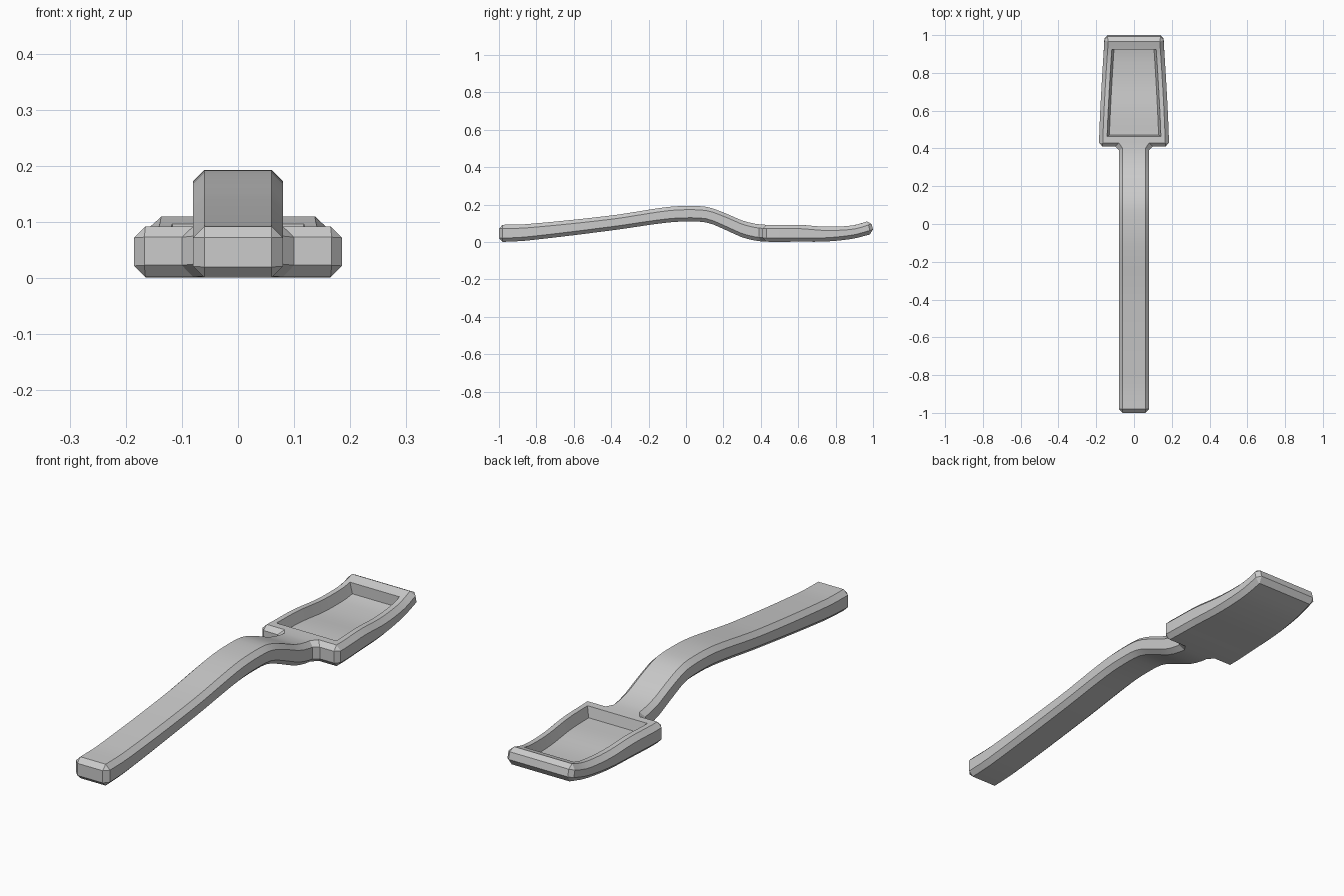
import bpy, bmesh

if "Cube" in bpy.data.objects:
    bpy.data.objects.remove(bpy.data.objects["Cube"])

CH = 0.02  # chamfer size

# side profile: y, underside z, top z
PROFILE = [(-1.0, 0.0, 0.092), (-0.85, 0.008, 0.096), (-0.4, 0.062, 0.142),
           (-0.1, 0.104, 0.187), (0.03, 0.11, 0.193), (0.12, 0.102, 0.186),
           (0.22, 0.061, 0.150), (0.31, 0.022, 0.112), (0.41, 0.003, 0.093),
           (0.60, 0.002, 0.092), (0.75, 0.003, 0.082), (0.88, 0.016, 0.087),
           (0.94, 0.030, 0.099), (1.0, 0.047, 0.117)]


def profile_z(y, col):
    """Smooth (Hermite) interpolation of the side profile."""
    P = PROFILE
    y = min(max(y, -1.0), 1.0)
    i = max(k for k in range(len(P) - 1) if P[k][0] <= y)

    def slope(k):
        a, b = P[max(k - 1, 0)], P[min(k + 1, len(P) - 1)]
        return (b[col] - a[col]) / (b[0] - a[0])
    h = P[i + 1][0] - P[i][0]
    t = (y - P[i][0]) / h
    return ((2*t**3 - 3*t**2 + 1) * P[i][col] + (t**3 - 2*t**2 + t) * h * slope(i)
            + (3*t**2 - 2*t**3) * P[i + 1][col] + (t**3 - t**2) * h * slope(i + 1))


def spread(a, b, n):
    return [a + (b - a) * k / (n - 1) for k in range(n)]


def half_width(y):
    return 0.185 - 0.029 * max(0.0, (y - 0.43) / 0.55) ** 1.3


# right half of the plan outline: outer x, y and chamfered-in x, y
rows = [(0.06, -1, 0.06, -0.98), (0.08, -0.98, 0.06, -0.98)]
rows += [(0.08, y, 0.06, y) for y in spread(-0.94, 0.37, 36)]
rows += [(0.08, 0.39, 0.06, 0.40)]
neck = len(rows) - 1
rows += [(0.10, 0.41, 0.08, 0.43), (0.167, 0.41, 0.165, 0.43), (0.185, 0.43, 0.165, 0.43)]
N = 14
first = len(rows)
rows += [(half_width(y), y, half_width(y) - CH, y) for y in spread(0.47, 0.94, N)]
last = len(rows) - 1
rows += [(0.157, 0.982, 0.137, 0.975), (0.14, 1.0, 0.137, 0.978)]

bm = bmesh.new()


def layer(points, col, dz):
    """Mirrored pairs of vertices following the side profile; the tip leans back."""
    right, left = [], []
    for x, y in points:
        z = profile_z(y, col) + dz
        lean = min(max((y - 0.8) / 0.18, 0), 1) * 0.25 * max(z - 0.065, -0.02)
        right.append(bm.verts.new((x, y - lean, z)))
        left.append(bm.verts.new((-x, y - lean, z)))
    return right, left


def bridge(a, b):
    ra, rb = a[0] + a[1][::-1], b[0] + b[1][::-1]
    for k in range(len(ra)):
        m = (k + 1) % len(ra)
        bm.faces.new((ra[k], ra[m], rb[m], rb[k]))


def strips(lay, lo, hi):
    R, L = lay
    for k in range(lo, hi):
        bm.faces.new((R[k], R[k + 1], L[k + 1], L[k]))


# chamfered outer shell of handle and head
outer = [(r[0], r[1]) for r in rows]
inset = [(r[2], r[3]) for r in rows]
bottom = layer(inset, 1, 0)
lower = layer(outer, 1, CH)
upper = layer(outer, 2, -CH)
top = layer(inset, 2, 0)
for a, b in ((bottom, lower), (lower, upper), (upper, top)):
    bridge(a, b)

# underside
strips(bottom, 0, neck)
bm.faces.new(bottom[0][neck:first + 1] + bottom[1][neck:first + 1][::-1])
strips(bottom, first, len(rows) - 1)

# handle top
strips(top, 0, neck)

# shallow pocket in the head
rim = layer([(half_width(y) - 0.042, y) for y in spread(0.463, 0.93, N)], 2, 0)
floor = layer([(half_width(y) - 0.054, y) for y in spread(0.472, 0.922, N)], 2, -0.045)
bridge(rim, floor)
strips(floor, 0, N - 1)

# flat rim around the pocket
bm.faces.new(top[0][neck:first + 1] + [rim[0][0], rim[1][0]] + top[1][neck:first + 1][::-1])
for s in (0, 1):
    for k in range(N - 1):
        bm.faces.new((top[s][first + k], top[s][first + k + 1], rim[s][k + 1], rim[s][k]))
bm.faces.new(top[0][last:] + top[1][last:][::-1] + [rim[1][-1], rim[0][-1]])

bmesh.ops.remove_doubles(bm, verts=bm.verts[:], dist=0.0005)
bmesh.ops.recalc_face_normals(bm, faces=bm.faces[:])
mesh = bpy.data.meshes.new("spoon")
bm.to_mesh(mesh)
bm.free()
spoon = bpy.data.objects.new("spoon", mesh)
bpy.context.collection.objects.link(spoon)
bpy.context.view_layer.objects.active = spoon
spoon.select_set(True)
bpy.ops.object.shade_smooth_by_angle(angle=0.4)
